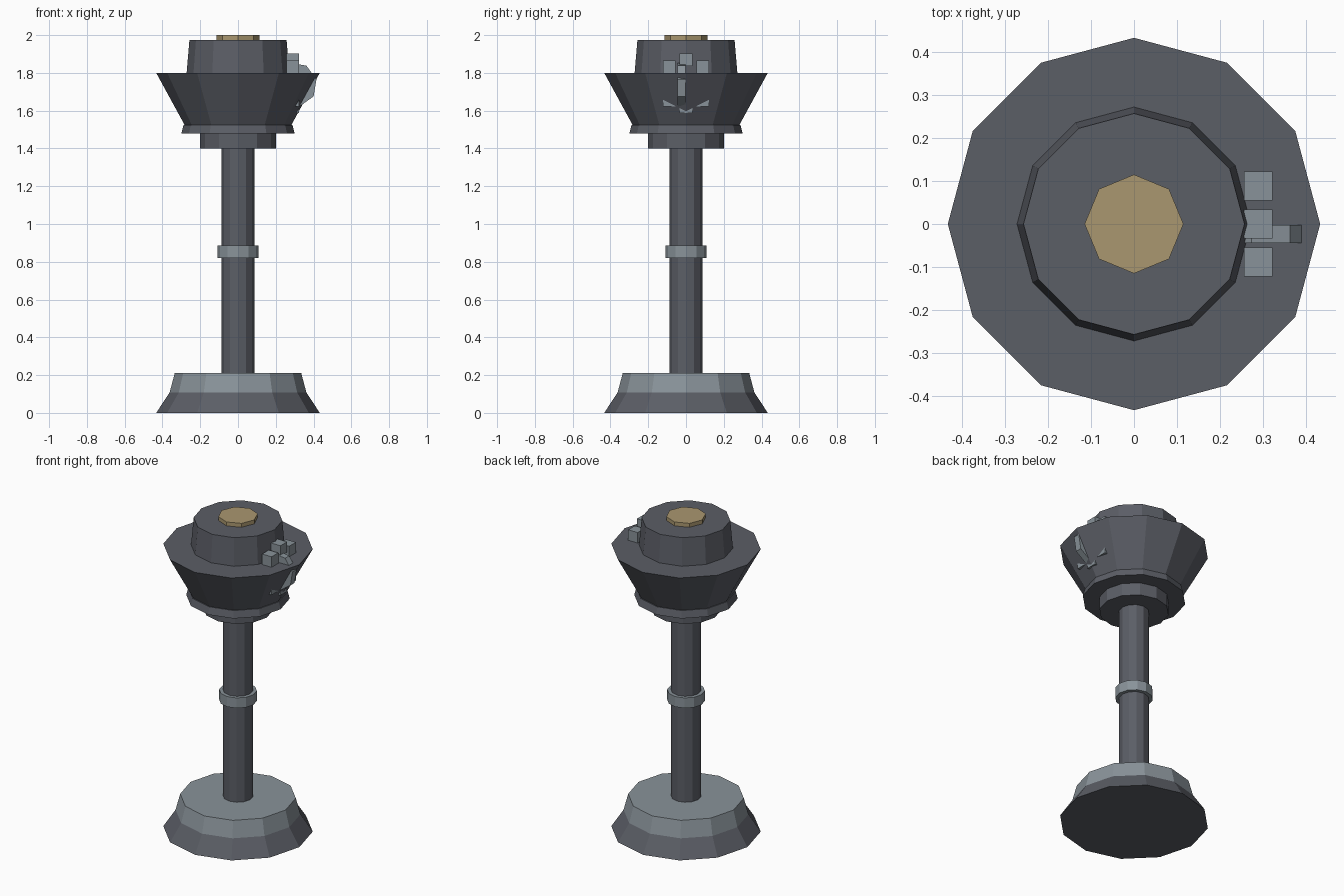
import bpy, bmesh, math
from mathutils import Matrix

if "Cube" in bpy.data.objects:
    bpy.data.objects.remove(bpy.data.objects["Cube"])


def material(name, rgb):
    m = bpy.data.materials.new(name)
    m.diffuse_color = (*rgb, 1)
    m.use_nodes = True
    m.node_tree.nodes["Principled BSDF"].inputs["Base Color"].default_value = m.diffuse_color
    return m


DARK = material("dark_steel", (0.105, 0.112, 0.133))
LIGHT = material("light_steel", (0.25, 0.29, 0.32))
BRASS = material("brass", (0.40, 0.31, 0.16))


def finish(name, bm, mat):
    bmesh.ops.recalc_face_normals(bm, faces=bm.faces)
    me = bpy.data.meshes.new(name)
    bm.to_mesh(me)
    bm.free()
    me.materials.append(mat)
    ob = bpy.data.objects.new(name, me)
    bpy.context.collection.objects.link(ob)
    return ob


def lathe(name, profile, mat, sides=12, turn=0.0):
    """Closed faceted solid from (radius, z) pairs, listed bottom to top."""
    bm = bmesh.new()
    rings = []
    for r, z in profile:
        rings.append([bm.verts.new((r * math.cos(turn + math.tau * i / sides),
                                    r * math.sin(turn + math.tau * i / sides), z))
                      for i in range(sides)])
    for a, b in zip(rings, rings[1:]):
        for i in range(sides):
            j = (i + 1) % sides
            bm.faces.new((a[i], a[j], b[j], b[i]))
    bm.faces.new(rings[0][::-1])
    bm.faces.new(rings[-1])
    return finish(name, bm, mat)


# Stepped base
lathe("base_foot", [(0.433, 0), (0.362, 0.108)], DARK)
lathe("base_plinth", [(0.362, 0.108), (0.335, 0.21)], LIGHT)

# Column with band
lathe("column", [(0.087, 0.21), (0.087, 1.40)], DARK)
lathe("column_band", [(0.109, 0.82), (0.109, 0.885)], LIGHT)

# Head: collar, flange, flared bowl, drum and cap
lathe("collar", [(0.202, 1.40), (0.202, 1.48)], DARK)
lathe("flange", [(0.30, 1.48), (0.288, 1.525)], DARK)
lathe("bowl", [(0.283, 1.525), (0.433, 1.80)], DARK)
lathe("drum", [(0.272, 1.80), (0.257, 1.975)], DARK)
lathe("cap", [(0.115, 1.975), (0.115, 2.0)], BRASS, sides=8)

# Side disc, half sunk in the bowl, its axis along y
disc = lathe("side_disc", [(0.118, -0.021), (0.118, 0.021)], LIGHT,
             sides=8, turn=math.radians(13))
disc.data.transform(Matrix.Translation((0.30, -0.023, 1.738))
                    @ Matrix.Rotation(math.radians(90), 4, 'X'))

# Ring of eight small blocks on the right side
bm = bmesh.new()
for i in range(8):
    a = math.tau * i / 8
    pos = (0.289, 0.125 * math.cos(a), 1.745 + 0.125 * math.sin(a))
    bmesh.ops.create_cube(bm, size=0.067, matrix=Matrix.Translation(pos))
finish("side_blocks", bm, LIGHT)
